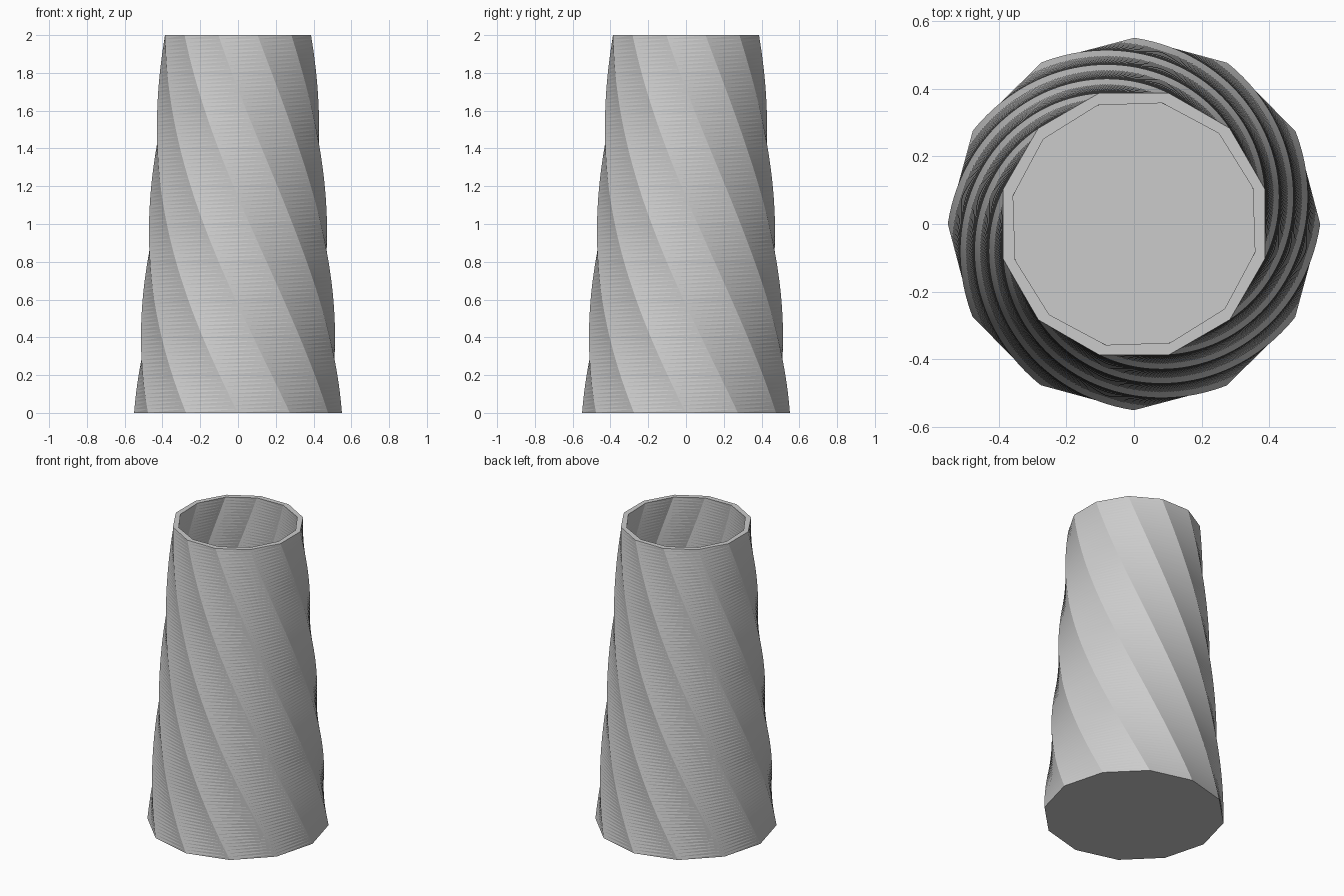
import bpy
import bmesh
from math import cos, sin, pi, radians

cube = bpy.data.objects.get("Cube")
if cube:
    bpy.data.objects.remove(cube)

SIDES, LAYERS = 12, 100
HEIGHT, WALL = 2.0, 0.036
BASE_R, TOP_R = 0.55, 0.40
TWIST = radians(-105)

bm = bmesh.new()


def ring(z, start_z, inset):
    """Twelve-sided ring that turns and narrows with its height above start_z."""
    t = (z - start_z) / HEIGHT
    r = BASE_R + (TOP_R - BASE_R) * t - inset
    angles = [2 * pi * k / SIDES + TWIST * t for k in range(SIDES)]
    return [bm.verts.new((r * cos(a), r * sin(a), z)) for a in angles]


def wall(start_z, inset):
    """Stack of rings from start_z up to the rim."""
    step = (HEIGHT - start_z) / LAYERS
    return [ring(start_z + step * i, start_z, inset) for i in range(LAYERS + 1)]


# Outer wall upwards, over the rim, then the inner wall down to the floor
outer = wall(0.0, 0.0)
inner = wall(WALL, WALL)
rings = outer + inner[::-1]
for low, high in zip(rings, rings[1:]):
    for k in range(SIDES):
        n = (k + 1) % SIDES
        bm.faces.new((low[k], low[n], high[n], high[k]))
bmesh.ops.triangulate(bm, faces=bm.faces[:], quad_method='SHORT_EDGE')

# Underside and inner floor
bm.faces.new(outer[0][::-1])
bm.faces.new(inner[0])
bmesh.ops.recalc_face_normals(bm, faces=bm.faces[:])

mesh = bpy.data.meshes.new("twisted_vase")
bm.to_mesh(mesh)
bm.free()
vase = bpy.data.objects.new("twisted_vase", mesh)
bpy.context.collection.objects.link(vase)

# Plain grey finish
colour = (0.6, 0.6, 0.6, 1.0)
grey = bpy.data.materials.new("light_grey")
grey.use_nodes = True
grey.diffuse_color = colour
grey.node_tree.nodes["Principled BSDF"].inputs["Base Color"].default_value = colour
mesh.materials.append(grey)
